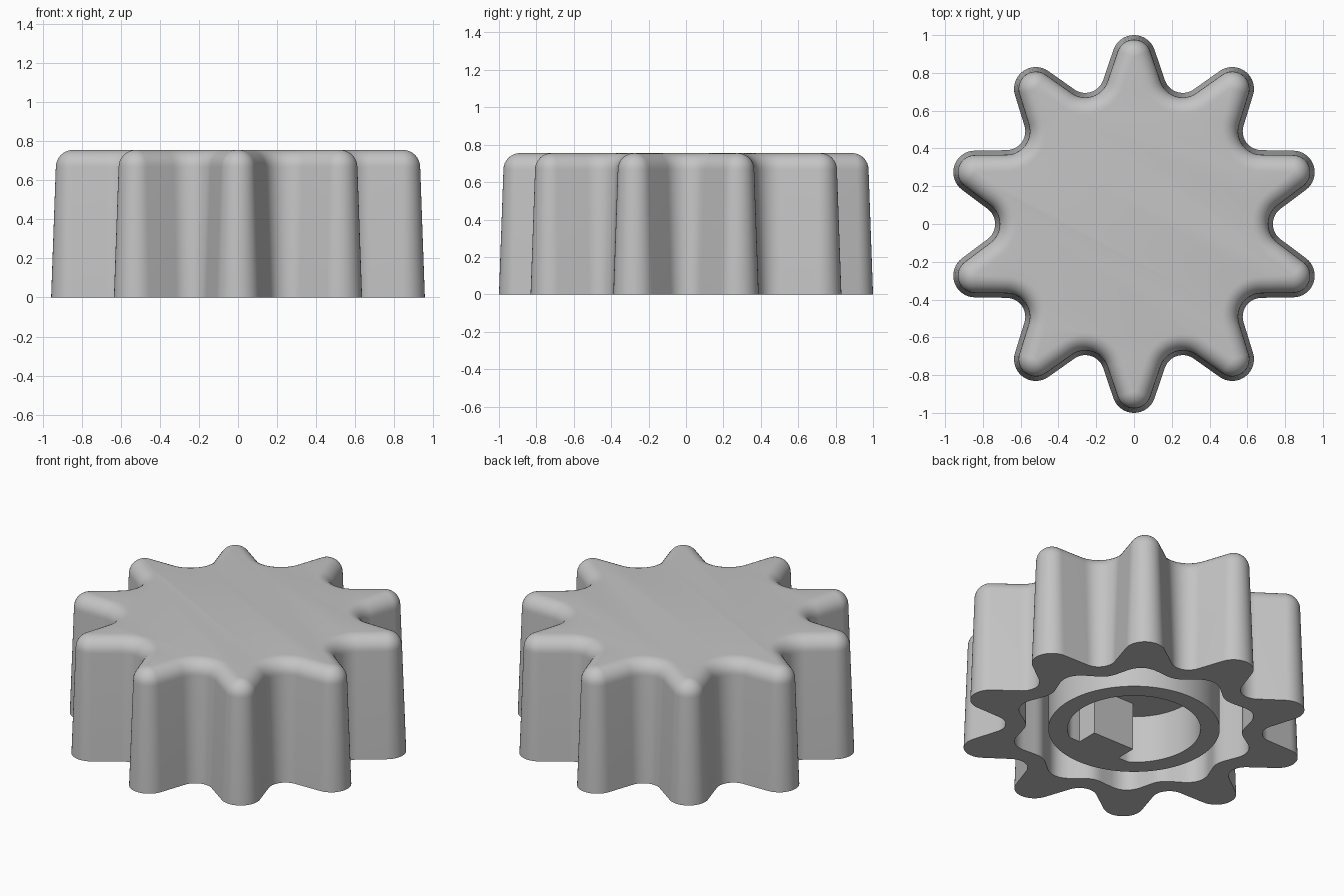
import bpy, bmesh, math
from math import sin, cos, pi, radians

cube = bpy.data.objects.get("Cube")
if cube:
    bpy.data.objects.remove(cube)

LOBES, HEIGHT = 10, 0.755
TIP_C, TIP_R = 0.885, 0.115          # convex lobe arcs
VAL_C, VAL_R = 0.835, 0.10           # concave valley arcs
DRAFT, FILLET = 0.024, 0.088

grey = bpy.data.materials.new("plain grey")
grey.use_nodes = True
colour = (0.55, 0.55, 0.55, 1)
grey.diffuse_color = colour
grey.node_tree.nodes["Principled BSDF"].inputs["Base Color"].default_value = colour


def outline(d):
    """Lobed outline moved inward by d, made of tangent arcs."""
    half = pi / LOBES
    vx, vy = VAL_C * cos(half) - TIP_C, VAL_C * sin(half)
    phi = math.atan2(vy, vx) - math.acos((TIP_R + VAL_R) / math.hypot(vx, vy))
    pts = []
    for k in range(LOBES):
        a = pi / 2 + 2 * half * k
        for i in range(17):
            t = a - phi + 2 * phi * i / 16
            r = TIP_R - d
            pts.append((TIP_C * cos(a) + r * cos(t), TIP_C * sin(a) + r * sin(t)))
        for i in range(15):
            t = a + phi + (2 * half - 2 * phi) * i / 14
            r = VAL_R + d
            pts.append((VAL_C * cos(a + half) - r * cos(t),
                        VAL_C * sin(a + half) - r * sin(t)))
    return pts


def cavity():
    """Softly waved inner wall that follows the lobes."""
    pts = []
    for x, y in outline(0):
        t = math.atan2(y, x)
        r = 0.66 + 0.04 * cos(LOBES * (t - pi / 2))
        pts.append((r * cos(t), r * sin(t)))
    return pts


def loft(name, sections):
    """Skin a list of (points, z) sections and cap both ends."""
    bm = bmesh.new()
    rings = [[bm.verts.new((x, y, z)) for x, y in pts] for pts, z in sections]
    n = len(rings[0])
    for lo, hi in zip(rings, rings[1:]):
        for i in range(n):
            j = (i + 1) % n
            bm.faces.new((lo[i], lo[j], hi[j], hi[i]))
    bm.faces.new(rings[0][::-1])
    bm.faces.new(rings[-1])
    bmesh.ops.recalc_face_normals(bm, faces=bm.faces)
    mesh = bpy.data.meshes.new(name)
    bm.to_mesh(mesh)
    bm.free()
    mesh.materials.append(grey)
    ob = bpy.data.objects.new(name, mesh)
    bpy.context.collection.objects.link(ob)
    bpy.ops.object.select_all(action='DESELECT')
    ob.select_set(True)
    bpy.context.view_layer.objects.active = ob
    bpy.ops.object.shade_smooth_by_angle(angle=radians(35))
    return ob


def circle(r, floor=-1, n=96):
    return [(r * cos(2 * pi * i / n), max(r * sin(2 * pi * i / n), floor))
            for i in range(n)]


# Hollow body: cavity ceiling, cavity wall, drafted side, rounded top edge
body = [(cavity(), 0.62), (cavity(), 0), (outline(0), 0)]
for i in range(9):
    a = pi / 2 * i / 8
    body.append((outline(DRAFT + FILLET * (1 - cos(a))),
                 HEIGHT - FILLET * (1 - sin(a))))
loft("knob_body", body)

# Central post with a blind hole that has one flat side
hole = circle(0.38, -0.31)
loft("shaft_post", [(hole, 0.3), (hole, 0), (circle(0.49), 0), (circle(0.49), 0.63)])

# Key block on the flat side of the hole
key = [(-0.145, -0.31), (0.145, -0.31), (0.145, -0.18), (-0.145, -0.18)]
loft("shaft_key", [(key, 0), (key, 0.31)])
